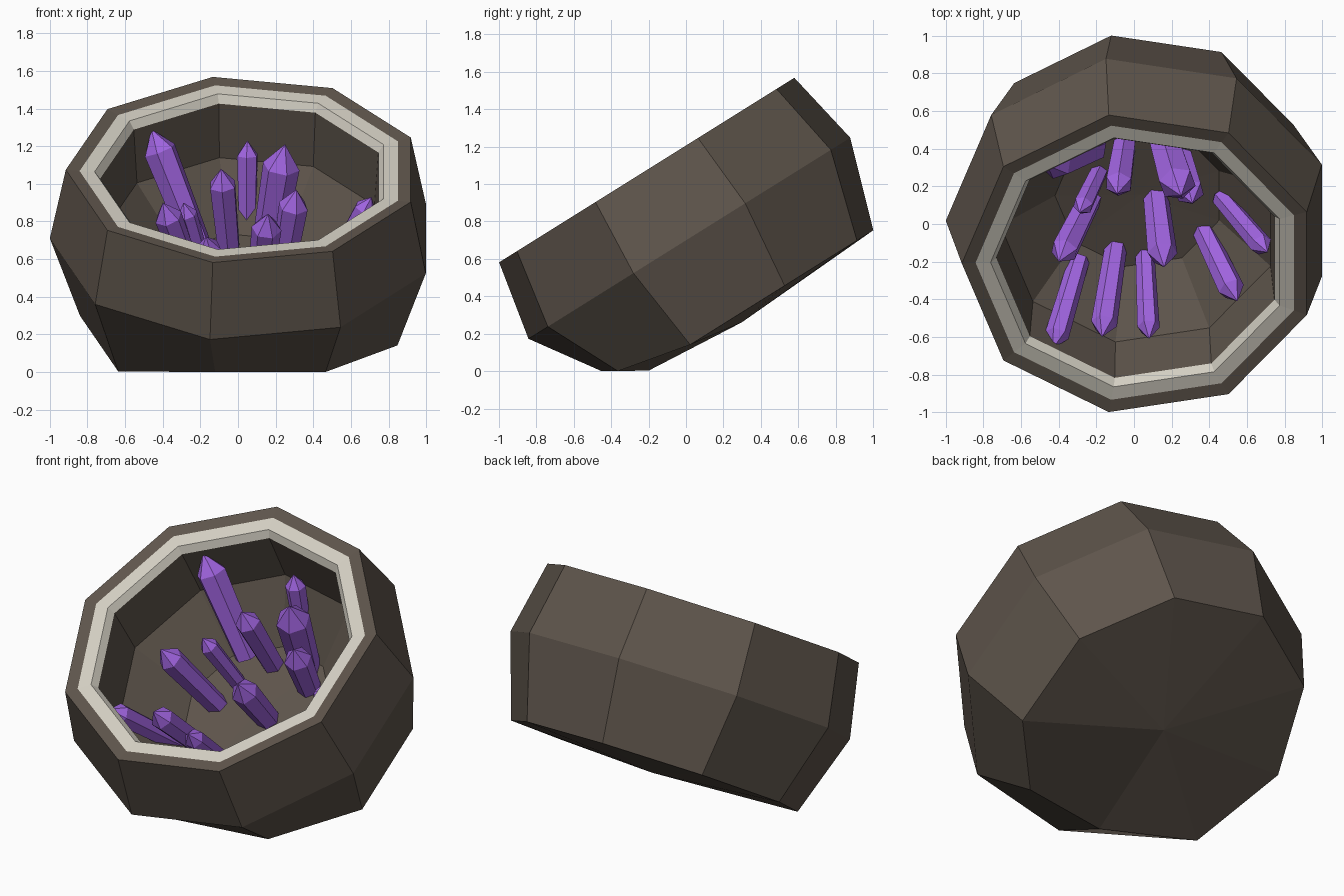
import bpy, bmesh
from math import cos, sin, radians, tau
from mathutils import Matrix, Vector

if "Cube" in bpy.data.objects:
    bpy.data.objects.remove(bpy.data.objects["Cube"], do_unlink=True)


def material(name, rgb):
    m = bpy.data.materials.new(name)
    m.use_nodes = True
    color = (*rgb, 1)
    m.diffuse_color = color
    bsdf = m.node_tree.nodes["Principled BSDF"]
    bsdf.inputs["Base Color"].default_value = color
    bsdf.inputs["Roughness"].default_value = 0.9
    return m


stone = material("brown stone", (0.112, 0.09, 0.071))
cream = material("cream band", (0.65, 0.62, 0.54))
purple = material("purple crystal", (0.36, 0.13, 0.76))


def finish(bm, name, mats):
    bmesh.ops.recalc_face_normals(bm, faces=bm.faces)
    me = bpy.data.meshes.new(name)
    bm.to_mesh(me)
    bm.free()
    ob = bpy.data.objects.new(name, me)
    bpy.context.collection.objects.link(ob)
    for m in mats:
        me.materials.append(m)
    return ob


def lathe(bm, profile, sides, frame, start=0.0):
    """Spin (radius, height, material) rows; radius 0 makes an end point."""
    rings = []
    for r, h, _ in profile:
        count = sides if r else 1
        rings.append([bm.verts.new(frame @ Vector((r * cos(start + tau * i / sides),
                                                   r * sin(start + tau * i / sides), h)))
                      for i in range(count)])
    for (lo, hi, row) in zip(rings, rings[1:], profile):
        for i in range(sides):
            j = (i + 1) % sides
            loop = [lo[i % len(lo)], lo[j % len(lo)], hi[j % len(hi)], hi[i % len(hi)]]
            f = bm.faces.new(list(dict.fromkeys(loop)))
            f.material_index = row[2]


# Tilted nine-sided shell: outside, rim, cream lip, hollow
shell_profile = [
    (0, -0.96, 0), (0.87, -0.915, 0), (1.03, -0.43, 0), (0.945, 0, 0),
    (0.872, -0.008, 1), (0.792, -0.012, 1), (0.762, -0.055, 0),
    (0.74, -0.38, 0), (0.45, -0.68, 0), (0, -0.69, 0),
]
tilt = Matrix.Translation((0.03, -0.21, 1.075)) @ Matrix.Rotation(radians(32), 4, "X")
bm = bmesh.new()
lathe(bm, shell_profile, 9, tilt, radians(20))
# Flatten the underside where it rests on the ground
for v in bm.verts:
    v.co.z = max(v.co.z, 0)
finish(bm, "geode_shell", [stone, cream])

# Crystals: base point, tip point, radius
crystals = [
    ((-0.30, -0.22, 0.36), (-0.43, -0.66, 0.69), 0.065),
    ((-0.10, -0.15, 0.32), (-0.17, -0.60, 0.72), 0.07),
    ((0.06, -0.19, 0.30), (0.08, -0.61, 0.65), 0.06),
    ((0.12, 0.12, 0.48), (0.16, -0.23, 0.84), 0.08),
    ((0.38, -0.06, 0.37), (0.55, -0.41, 0.68), 0.07),
    ((0.48, 0.12, 0.52), (0.71, -0.15, 0.93), 0.06),
    ((-0.24, 0.12, 0.48), (-0.40, -0.20, 0.90), 0.075),
    ((-0.19, 0.27, 0.57), (-0.29, 0.06, 0.90), 0.055),
    ((-0.05, 0.42, 0.66), (-0.09, 0.16, 1.08), 0.075),
    ((0.16, 0.45, 0.68), (0.25, 0.15, 1.21), 0.10),
    ((0.25, 0.35, 0.62), (0.31, 0.11, 0.97), 0.08),
    ((-0.23, 0.40, 0.71), (-0.46, 0.31, 1.29), 0.09),
    ((0.05, 0.57, 0.85), (0.05, 0.48, 1.23), 0.06),
]
for n, (base, tip, r) in enumerate(crystals, 1):
    base, tip = Vector(base), Vector(tip)
    axis = tip - base
    frame = Matrix.Translation(base) @ axis.to_track_quat("Z", "Y").to_matrix().to_4x4()
    length = axis.length
    shoulder = length - 1.35 * r
    bm = bmesh.new()
    lathe(bm, [(0, -0.04, 0), (0.85 * r, -0.04, 0), (r, shoulder, 0), (0, length, 0)], 6, frame, n)
    finish(bm, f"crystal_{n}", [purple])
